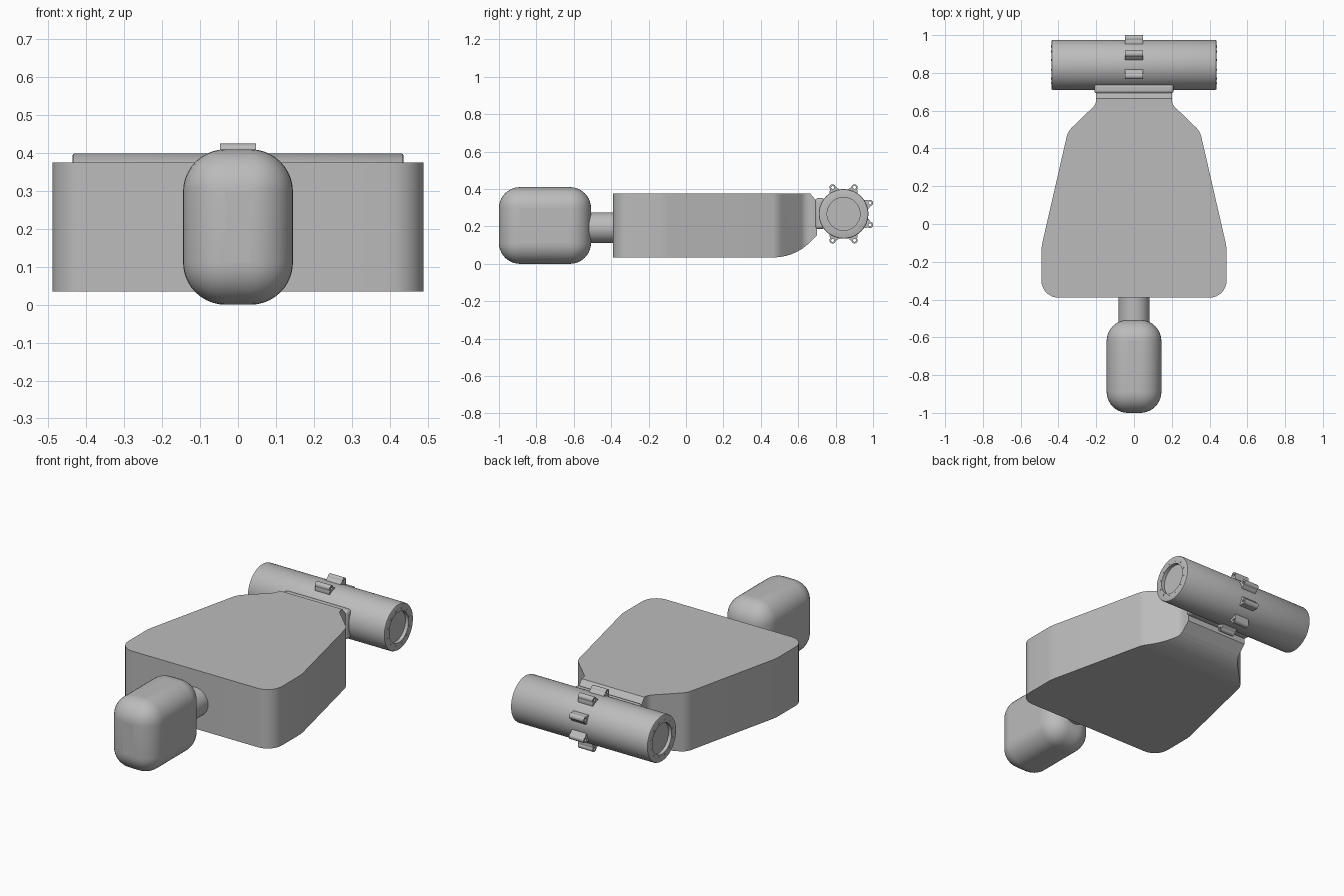
import bpy, bmesh, math
from mathutils import Vector, Matrix

old = bpy.data.objects.get("Cube")
if old:
    bpy.data.objects.remove(old, do_unlink=True)

grey = bpy.data.materials.new("plain grey")
grey.use_nodes = True
GREY = (0.5, 0.5, 0.5, 1)
grey.diffuse_color = GREY
grey.node_tree.nodes["Principled BSDF"].inputs["Base Color"].default_value = GREY


def finish(name, bm, bevel=0, segments=4, angle=30):
    """Turn a bmesh into a smooth-shaded object with an optional rounded edge."""
    bmesh.ops.recalc_face_normals(bm, faces=bm.faces)
    me = bpy.data.meshes.new(name)
    bm.to_mesh(me)
    bm.free()
    ob = bpy.data.objects.new(name, me)
    bpy.context.collection.objects.link(ob)
    me.materials.append(grey)
    if bevel:
        mod = ob.modifiers.new("rounding", 'BEVEL')
        mod.width, mod.segments = bevel, segments
    bpy.ops.object.select_all(action='DESELECT')
    ob.select_set(True)
    bpy.context.view_layer.objects.active = ob
    bpy.ops.object.shade_smooth_by_angle(angle=math.radians(angle))
    return ob


def box(name, lo, hi, bevel, segments):
    lo, hi = Vector(lo), Vector(hi)
    bm = bmesh.new()
    bmesh.ops.create_cube(bm, size=1, matrix=Matrix.Translation((lo + hi) / 2)
                          @ Matrix.Diagonal((*(hi - lo), 1)))
    return finish(name, bm, bevel, segments, 60)


def rod(bm, centre, axis, radius, length, sides=32):
    turn = Vector((0, 0, 1)).rotation_difference(Vector(axis)).to_matrix().to_4x4()
    bmesh.ops.create_cone(bm, cap_ends=True, segments=sides, radius1=radius, radius2=radius,
                          depth=length, matrix=Matrix.Translation(centre) @ turn)


def fillet(corners, steps=8):
    """Round each (x, y, radius) corner of a closed outline."""
    out = []
    for i, (x, y, r) in enumerate(corners):
        p = Vector((x, y))
        a = (Vector(corners[i - 1][:2]) - p).normalized()
        b = (Vector(corners[(i + 1) % len(corners)][:2]) - p).normalized()
        if r == 0:
            out.append(p)
            continue
        half = a.angle(b) / 2
        reach = r / math.tan(half)
        mid = p + (a + b).normalized() * r / math.sin(half)
        u, v = p + a * reach - mid, p + b * reach - mid
        sweep = u.angle(v)
        for k in range(steps + 1):
            t = k / steps
            out.append(mid + (u * math.sin((1 - t) * sweep) + v * math.sin(t * sweep))
                       / math.sin(sweep))
    return out


# Main body: tapered plan, extruded, with the rear underside curved up
half = [(0.49, -0.39, 0.09), (0.49, -0.12, 0.25), (0.35, 0.49, 0.1),
        (0.2, 0.635, 0.06), (0.2, 0.7, 0)]
plan = fillet(half + [(-x, y, r) for x, y, r in reversed(half)])
LOW, HIGH = 0.035, 0.375
bm = bmesh.new()
face = bm.faces.new([bm.verts.new((p.x, p.y, LOW)) for p in plan])
up = bmesh.ops.extrude_face_region(bm, geom=[face])["geom"]
bmesh.ops.translate(bm, vec=(0, 0, HIGH - LOW),
                    verts=[g for g in up if isinstance(g, bmesh.types.BMVert)])
bmesh.ops.recalc_face_normals(bm, faces=bm.faces)


def shave(y, z, angle):
    """Cut away everything beyond a plane whose outward normal lies at angle in y-z."""
    n = Vector((0, math.cos(angle), math.sin(angle)))
    res = bmesh.ops.bisect_plane(bm, geom=bm.verts[:] + bm.edges[:] + bm.faces[:],
                                 plane_co=(0, y, z), plane_no=n, clear_outer=True)
    edges = [e for e in res["geom_cut"] if isinstance(e, bmesh.types.BMEdge)]
    bmesh.ops.contextual_create(bm, geom=edges)


R = 0.27
for i in range(1, 9):
    a = math.radians(-90 + i * 5.6)
    shave(0.47 + R * math.cos(a), LOW + R + R * math.sin(a), a)
shave(0.665, HIGH, math.radians(40))
finish("main_body", bm, angle=25)

# Front pod and its neck
box("front_pod", (-0.145, -1, 0), (0.145, -0.508, 0.41), 0.112, 10)
bm = bmesh.new()
rod(bm, (0, -0.46, 0.193), (0, 1, 0), 0.082, 0.2, 48)
finish("pod_neck", bm)

# Rear mounting plate between body and tube
box("tube_mount", (-0.21, 0.69, 0.185), (0.21, 0.742, 0.352), 0.018, 4)

# Cross tube: half profile mirrored, then revolved about its long axis
CY, CZ, TR, TX = 0.8425, 0.267, 0.1325, 0.437
prof = [(TX - 0.02, 0), (TX - 0.02, 0.088), (TX, 0.088), (TX, TR - 0.007),
        (TX - 0.002, TR - 0.002), (TX - 0.007, TR)]
prof += [(-x, r) for x, r in reversed(prof)]
bm = bmesh.new()
vs = [bm.verts.new((x, CY, CZ + r)) for x, r in prof]
es = [bm.edges.new(pair) for pair in zip(vs, vs[1:])]
bmesh.ops.spin(bm, geom=vs + es, cent=(0, CY, CZ), axis=(1, 0, 0),
               angle=math.tau, steps=64, use_duplicate=False)
bmesh.ops.remove_doubles(bm, verts=bm.verts, dist=1e-5)
finish("cross_tube", bm, angle=40)

# Small bolts round both end rims
bm = bmesh.new()
for side in (-1, 1):
    for i in range(12):
        a = math.tau * (i + 0.5) / 12
        rod(bm, (side * TX, CY + 0.101 * math.cos(a), CZ + 0.101 * math.sin(a)),
            (1, 0, 0), 0.005, 0.004, 10)
finish("rim_bolts", bm)

# Pierced lugs round the middle of the tube
KNUCKLE, KR = 0.153, 0.0165
shape = fillet([(0.12, -0.026, 0), (0.134, -0.026, 0), (KNUCKLE - 0.004, -KR, 0.01),
                (KNUCKLE + KR, -KR, KR - 0.001), (KNUCKLE + KR, KR, KR - 0.001),
                (KNUCKLE - 0.004, KR, 0.01), (0.134, 0.026, 0), (0.12, 0.026, 0)], 6)
hole = [Vector((KNUCKLE + 0.008 * math.cos(t), 0.008 * math.sin(t)))
        for t in (math.tau * k / 16 for k in range(16))]
for n in range(6):
    a = math.radians(-112.5 + 45 * n)
    cu = bpy.data.curves.new("tube_lug", 'CURVE')
    cu.dimensions, cu.fill_mode, cu.extrude = '2D', 'BOTH', 0.047
    for loop in (shape, hole):
        sp = cu.splines.new('POLY')
        sp.points.add(len(loop) - 1)
        sp.use_cyclic_u = True
        for pt, p in zip(sp.points, loop):
            pt.co = (p.x, p.y, 0, 1)
    cu.materials.append(grey)
    lug = bpy.data.objects.new("tube_lug_%d" % (n + 1), cu)
    bpy.context.collection.objects.link(lug)
    c, s = math.cos(a), math.sin(a)
    lug.matrix_world = Matrix(((0, 0, 1, 0), (c, -s, 0, CY), (s, c, 0, CZ), (0, 0, 0, 1)))
    bpy.ops.object.select_all(action='DESELECT')
    lug.select_set(True)
    bpy.context.view_layer.objects.active = lug
    bpy.ops.object.convert(target='MESH')
    bpy.ops.object.shade_smooth_by_angle(angle=math.radians(35))
